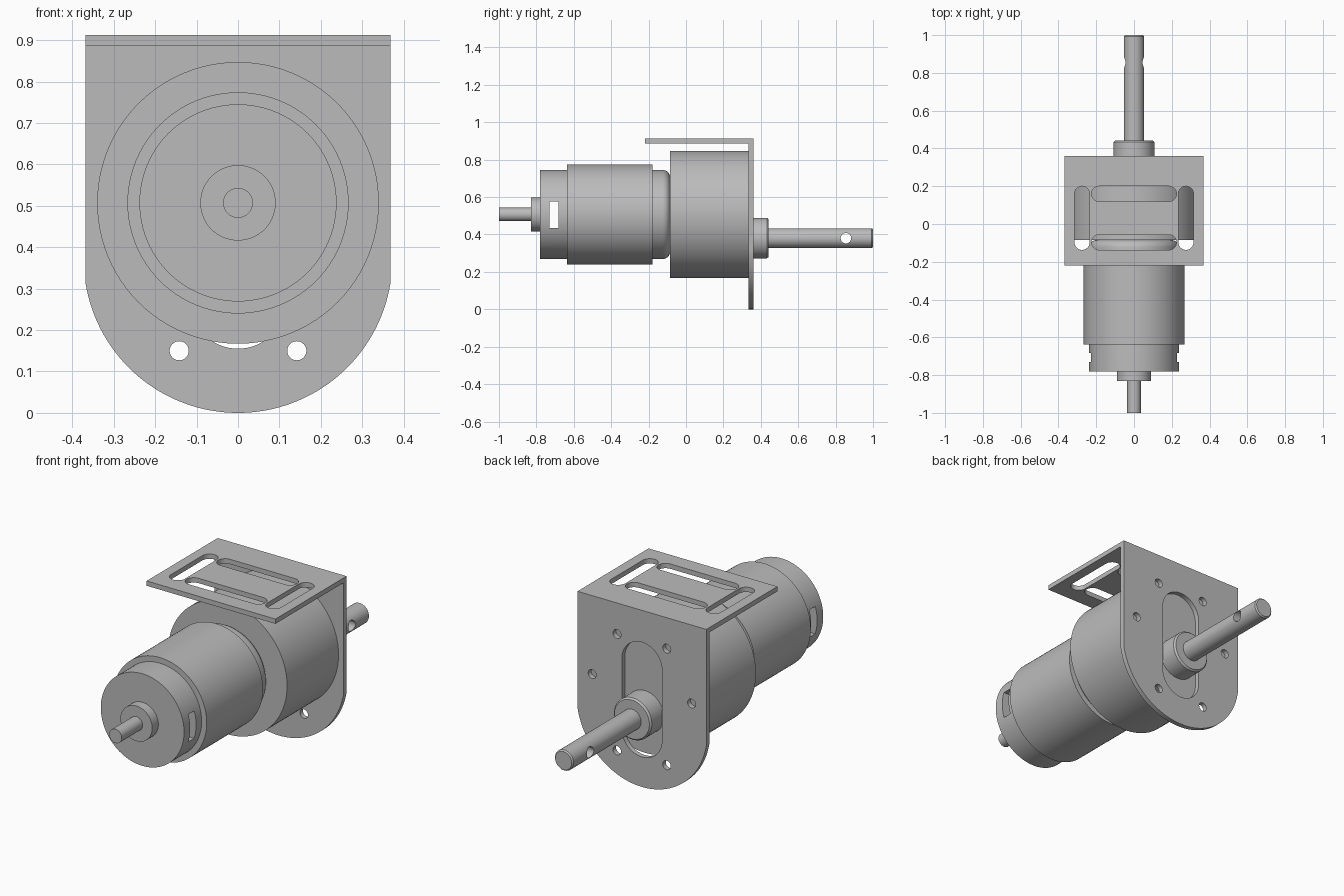
import bpy, bmesh
from math import sin, cos, pi, radians, asin
from mathutils import Vector

cube = bpy.data.objects.get("Cube")
if cube:
    bpy.data.objects.remove(cube, do_unlink=True)

grey = bpy.data.materials.new("plain grey metal")
grey.use_nodes = True
grey.diffuse_color = (0.5, 0.5, 0.5, 1)
grey.node_tree.nodes["Principled BSDF"].inputs["Base Color"].default_value = (0.5, 0.5, 0.5, 1)

MOTOR_Z, SHAFT_Z = 0.507, 0.38
HALF_W, TOP, THICK = 0.368, 0.912, 0.025
BACK = 0.36


def finish(name, bm):
    bmesh.ops.recalc_face_normals(bm, faces=bm.faces)
    mesh = bpy.data.meshes.new(name)
    bm.to_mesh(mesh)
    bm.free()
    mesh.materials.append(grey)
    ob = bpy.data.objects.new(name, mesh)
    bpy.context.collection.objects.link(ob)
    return ob


def prism(name, outline, axis, start, end):
    """Extrude a 2D outline along x, y or z; the outline uses the other two axes in order."""
    bm = bmesh.new()

    def place(p, d):
        c = list(p)
        c.insert("xyz".index(axis), d)
        return Vector(c)
    face = bm.faces.new([bm.verts.new(place(p, start)) for p in outline])
    new = bmesh.ops.extrude_face_region(bm, geom=[face])["geom"]
    shift = place((0, 0), end - start)
    bmesh.ops.translate(bm, vec=shift, verts=[v for v in new if isinstance(v, bmesh.types.BMVert)])
    return finish(name, bm)


def lathe(name, profile, z, sides=96):
    """Turn a (y, radius) profile around a y-parallel axis."""
    bm = bmesh.new()
    rings = [[bm.verts.new((r * cos(2 * pi * i / sides), y, z + r * sin(2 * pi * i / sides)))
              for i in range(sides)] for y, r in profile]
    for a, b in zip(rings, rings[1:]):
        for i in range(sides):
            j = (i + 1) % sides
            bm.faces.new((a[i], a[j], b[j], b[i]))
    bm.faces.new(rings[0])
    bm.faces.new(rings[-1])
    return finish(name, bm)


def rect(a0, a1, b0, b1):
    return [(a0, b0), (a1, b0), (a1, b1), (a0, b1)]


def stadium(a0, a1, b0, b1, steps=16):
    """Rounded slot (or circle) filling the given rectangle."""
    r = min(a1 - a0, b1 - b0) / 2
    corners = [(a1 - r, b1 - r), (a0 + r, b1 - r), (a0 + r, b0 + r), (a1 - r, b0 + r)]
    pts = []
    for k, (a, b) in enumerate(corners):
        for i in range(steps + 1):
            t = pi / 2 * (k + i / steps)
            p = (a + r * cos(t), b + r * sin(t))
            if not pts or (Vector(p) - Vector(pts[-1])).length > 1e-4:
                pts.append(p)
    if (Vector(pts[0]) - Vector(pts[-1])).length < 1e-4:
        pts.pop()
    return pts


def circle(a, b, r):
    return stadium(a - r, a + r, b - r, b + r, 10)


def cut(ob, outline, axis, start, end):
    cutter = prism("cutter", outline, axis, start, end)
    cutter.hide_render = True
    mod = ob.modifiers.new("cut", 'BOOLEAN')
    mod.operation, mod.solver, mod.object = 'DIFFERENCE', 'EXACT', cutter
    bpy.context.view_layer.objects.active = ob
    bpy.ops.object.modifier_apply(modifier=mod.name)
    bpy.data.objects.remove(cutter, do_unlink=True)


# Angle bracket: round-bottomed block hollowed to a plate and a top flange
R = 0.373
sweep = asin(HALF_W / R)
arc = [(R * sin(t), R - R * cos(t)) for t in (sweep * (i / 32 - 1) for i in range(65))]
bracket = prism("mounting_bracket", arc + [(HALF_W, TOP), (-HALF_W, TOP)], "y", -0.22, BACK)
cut(bracket, rect(-0.3, BACK - THICK, -0.1, TOP - THICK), "x", -0.5, 0.5)

# Flange slots
for y0 in (0.12, -0.137):
    cut(bracket, stadium(-0.225, 0.225, y0, y0 + 0.08), "z", 0.8, 1)
for s in (-1, 1):
    cut(bracket, stadium(s * 0.275 - 0.04, s * 0.275 + 0.04, -0.137, 0.2), "z", 0.8, 1)

# Plate slot and screw holes
cut(bracket, stadium(-0.115, 0.115, 0.155, 0.747), "y", 0.3, 0.4)
for s in (-1, 1):
    for x, z in ((0.142, 0.15), (0.142, 0.752), (0.284, MOTOR_Z)):
        cut(bracket, circle(s * x, z, 0.023), "y", 0.3, 0.4)

# Gearbox drum
gearbox = lathe("gearbox", [(-0.085, 0.34), (BACK - THICK, 0.34)], MOTOR_Z)

# Motor can with a rounded front shoulder and side windows
shoulder = [(-0.125 + 0.04 * sin(t), 0.198 + 0.04 * cos(t)) for t in (pi / 2 * i / 8 for i in range(9))]
motor = lathe("motor_can", [(-0.78, 0.238)] + shoulder, MOTOR_Z)
cut(motor, rect(-0.73, -0.682, 0.435, 0.577), "x", -0.4, 0.4)
sleeve = lathe("motor_sleeve", [(-0.637, 0.267), (-0.178, 0.267)], MOTOR_Z)
rear_boss = lathe("rear_boss", [(-0.83, 0.091), (-0.78, 0.091)], MOTOR_Z, 64)
rear_shaft = lathe("rear_shaft", [(-1, 0.036), (-0.83, 0.036)], MOTOR_Z, 48)

# Offset output boss and cross-drilled shaft
out_boss = lathe("output_boss", [(BACK - THICK, 0.108), (0.433, 0.108), (0.442, 0.1)], SHAFT_Z, 64)
out_shaft = lathe("output_shaft", [(0.442, 0.053), (0.993, 0.053), (1, 0.047)], SHAFT_Z, 48)
cut(out_shaft, circle(0.855, SHAFT_Z, 0.028), "x", -0.2, 0.2)

# Smooth round walls, keep hard edges
bpy.ops.object.select_all(action='DESELECT')
for ob in (bracket, gearbox, motor, sleeve, rear_boss, rear_shaft, out_boss, out_shaft):
    ob.select_set(True)
    bpy.context.view_layer.objects.active = ob
bpy.ops.object.shade_smooth_by_angle(angle=radians(30))
